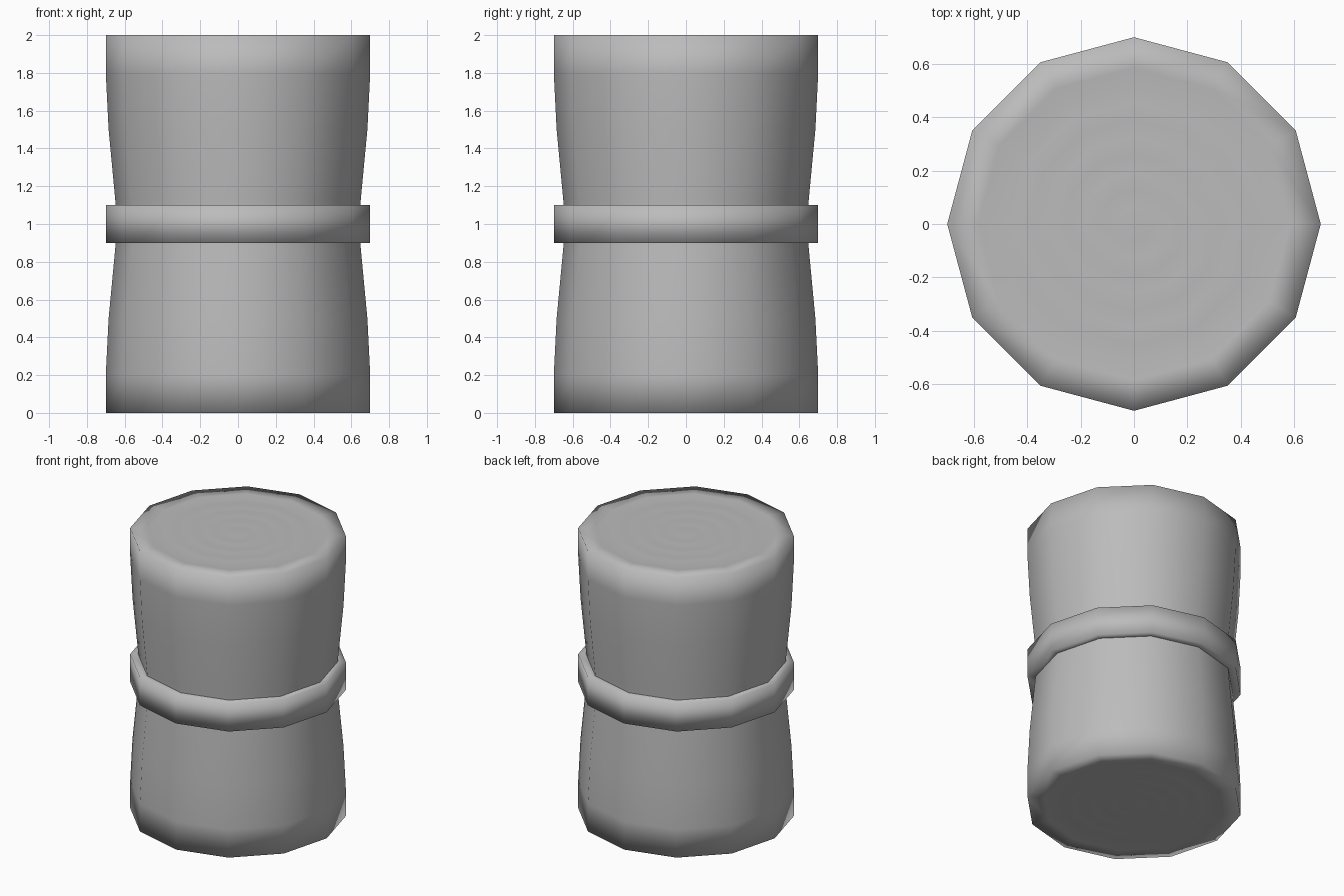
import bpy
import bmesh
import math

cube = bpy.data.objects.get("Cube")
if cube:
    bpy.data.objects.remove(cube)

SIDES = 12

grey = bpy.data.materials.new("stone_grey")
grey.use_nodes = True
colour = (0.5, 0.5, 0.5, 1)
grey.diffuse_color = colour
grey.node_tree.nodes["Principled BSDF"].inputs["Base Color"].default_value = colour


def lathe(name, profile, closed=False):
    """Turn (radius, height) points about z; zero radius makes a pole."""
    bm = bmesh.new()
    rings = []
    for r, z in profile:
        if r == 0:
            rings.append([bm.verts.new((0, 0, z))] * SIDES)
        else:
            rings.append([bm.verts.new((r * math.cos(a), r * math.sin(a), z))
                          for a in (math.tau * i / SIDES for i in range(SIDES))])
    pairs = list(zip(rings, rings[1:]))
    if closed:
        pairs.append((rings[-1], rings[0]))
    for low, high in pairs:
        for i in range(SIDES):
            j = (i + 1) % SIDES
            corners = dict.fromkeys((low[i], low[j], high[j], high[i]))
            bm.faces.new(list(corners))
    bmesh.ops.recalc_face_normals(bm, faces=bm.faces)
    for f in bm.faces:
        f.smooth = True
    mesh = bpy.data.meshes.new(name)
    bm.to_mesh(mesh)
    bm.free()
    mesh.materials.append(grey)
    obj = bpy.data.objects.new(name, mesh)
    bpy.context.collection.objects.link(obj)
    return obj


# Rippled end: shallow concentric ridges from the centre to the rim
ripples = [(0.065 * k, 0.01 * ((k + 1) % 2)) for k in range(10)]

# Waisted half profile, from the base centre up to the middle
half = ripples + [(0.7, 0), (0.7, 0.2), (0.685, 0.5), (0.65, 0.87), (0.64, 1)]
lathe("column", half + [(r, 2 - z) for r, z in reversed(half[:-1])])

# Band around the waist
lathe("waist_band", [(0.6, 0.9), (0.7, 0.9), (0.7, 1.1), (0.6, 1.1)], closed=True)
